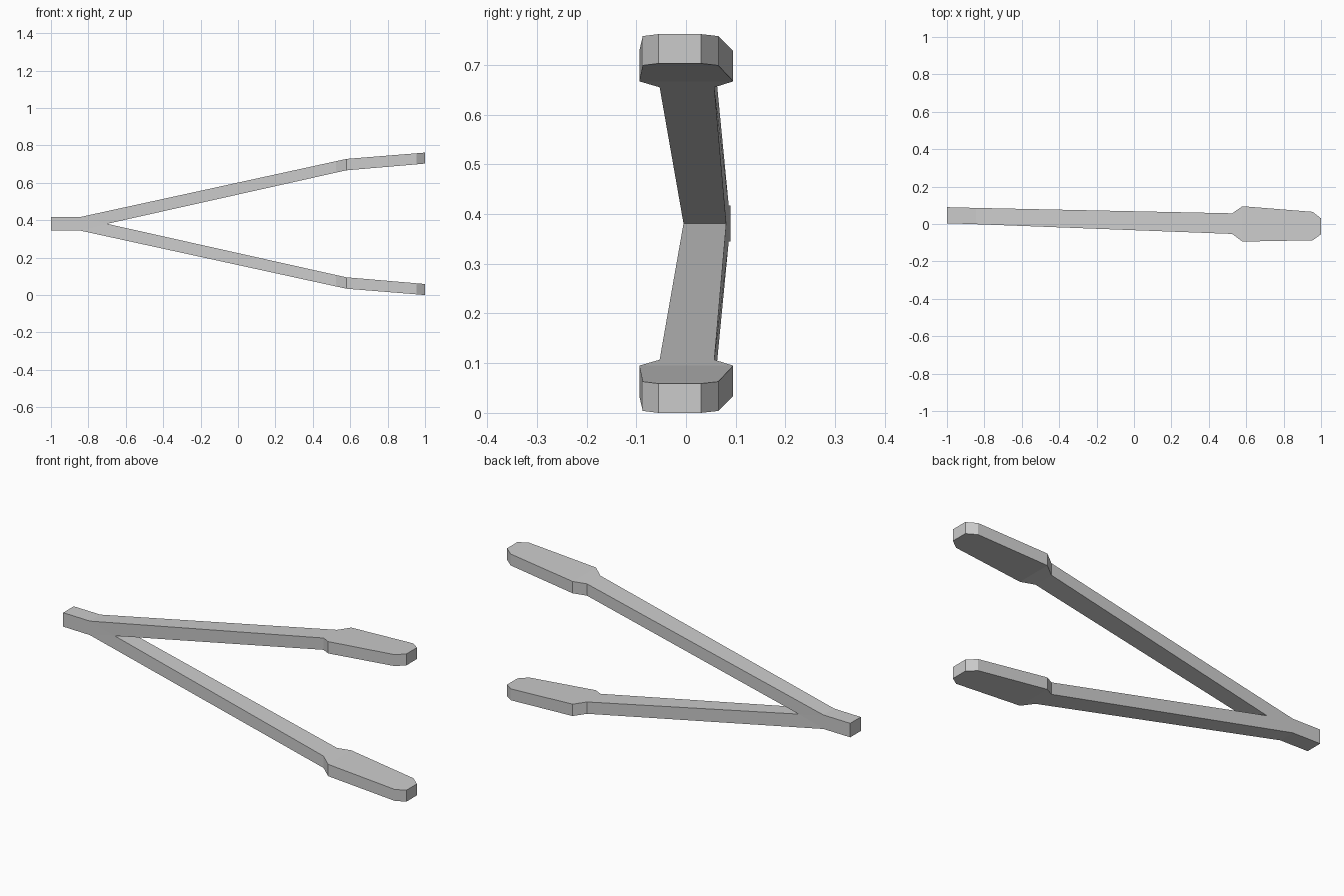
import bpy, bmesh

if "Cube" in bpy.data.objects:
    bpy.data.objects.remove(bpy.data.objects["Cube"])

MID = 0.381  # height of the mirror plane between the two arms

# Stations along an arm: x, top z, bottom z, y front, y back
stations = [
    (-0.845, 0.417, None, -0.001, 0.086),
    (-0.70, None, MID, -0.005, 0.081),
    (0.525, 0.716, 0.655, -0.053, 0.057),
    (0.58, 0.728, 0.667, -0.094, 0.095),
    (0.955, 0.758, 0.699, -0.087, 0.065),
    (1.0, 0.762, 0.703, -0.055, 0.030),
]
HANDLE_END = (-1.0, 0.417, 0.004, 0.090)

bm = bmesh.new()


def pair(x, z, y0, y1):
    """Front and back vertex of one profile point."""
    return bm.verts.new((x, y0, z)), bm.verts.new((x, y1, z))


def flip(z, sign):
    return MID + sign * (z - MID)


# Inner crotch where the arms meet
cx, _, cz, c0, c1 = stations[1]
crotch = pair(cx, cz, c0, c1)

# Outer and inner rows of each arm (upper, then mirrored lower)
arms = []
for s in (1, -1):
    hx, hz, h0, h1 = HANDLE_END
    outer = [pair(hx, flip(hz, s), h0, h1)]
    inner = [crotch]
    for x, top, bot, y0, y1 in stations:
        if top is not None:
            outer.append(pair(x, flip(top, s), y0, y1))
        if top is not None and bot is not None:
            inner.append(pair(x, flip(bot, s), y0, y1))
    arms.append((outer, inner))

# Side faces: handle, then the cells of each arm
(up, up_in), (low, low_in) = arms
cells = [[up[0], up[1], crotch, low[1], low[0]]]
for outer, inner in arms:
    for i in range(len(inner) - 1):
        cells.append([outer[i + 1], outer[i + 2], inner[i + 1], inner[i]])
for cell in cells:
    for side in (0, 1):
        bm.faces.new([p[side] for p in cell])

# Edge band running all the way round the forked profile
contour = up + up_in[::-1] + low_in[1:] + low[::-1]
for a, b in zip(contour, contour[1:] + contour[:1]):
    bm.faces.new((a[0], b[0], b[1], a[1]))

bmesh.ops.recalc_face_normals(bm, faces=bm.faces)
mesh = bpy.data.meshes.new("tongs")
bm.to_mesh(mesh)
bm.free()
bpy.context.collection.objects.link(bpy.data.objects.new("tongs", mesh))
